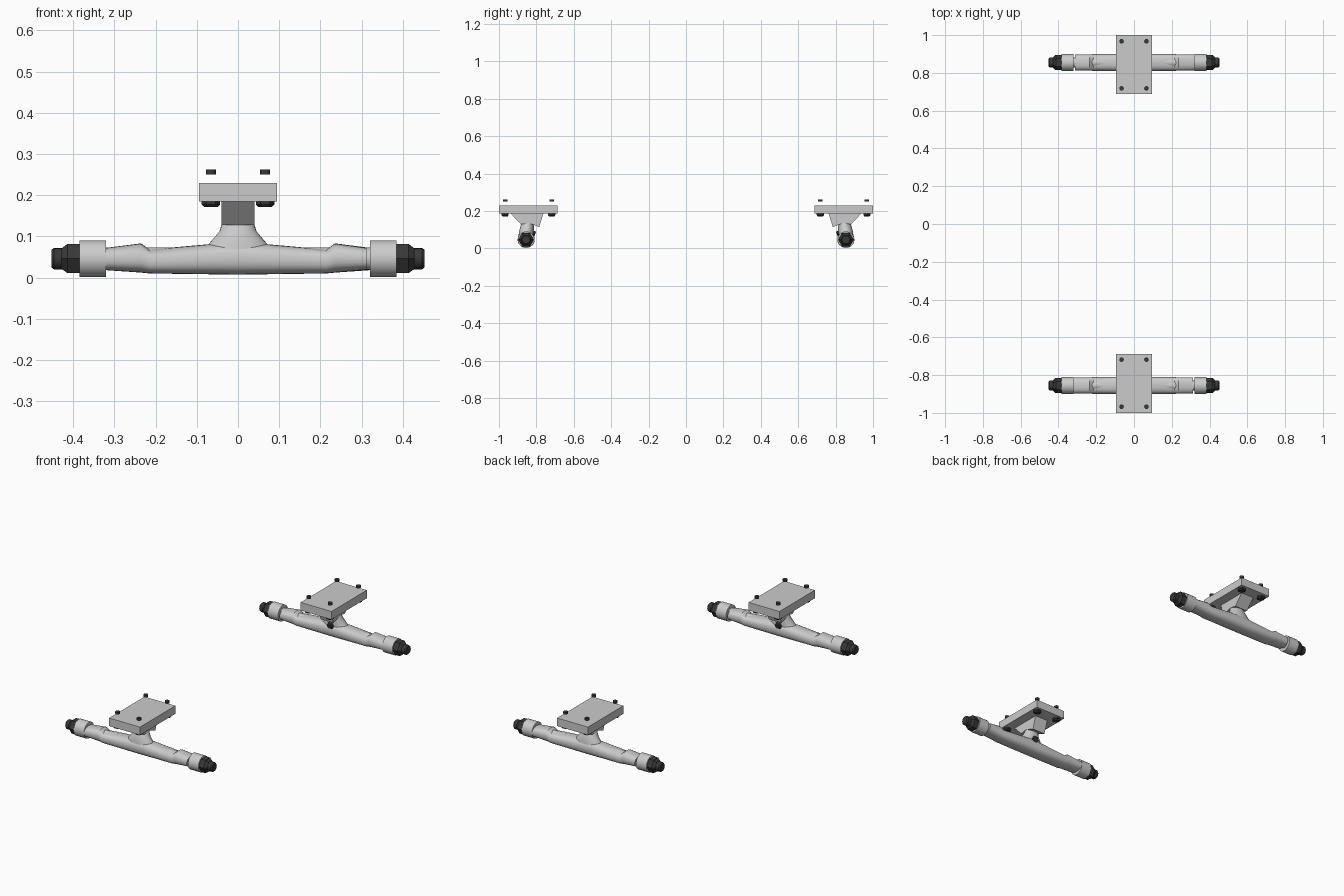
import bpy, bmesh
from math import pi, cos, sin
from mathutils import Vector

if "Cube" in bpy.data.objects:
    bpy.data.objects.remove(bpy.data.objects["Cube"])

YC, ZC = -0.855, 0.046          # axle line of the front truck
dark = bpy.data.materials.new("dark_metal")
dark.diffuse_color = (0.04, 0.04, 0.04, 1)
dark.use_nodes = True
dark.node_tree.nodes["Principled BSDF"].inputs["Base Color"].default_value = dark.diffuse_color
parts = []


def loft(name, rings, mat=None, smooth=True):
    """Skin a list of point rings and cap both ends."""
    bm = bmesh.new()
    vs = [[bm.verts.new(p) for p in r] for r in rings]
    n = len(rings[0])
    for a, b in zip(vs, vs[1:]):
        for i in range(n):
            j = (i + 1) % n
            bm.faces.new((a[i], a[j], b[j], b[i]))
    bm.faces.new(vs[0])
    bm.faces.new(vs[-1])
    bmesh.ops.recalc_face_normals(bm, faces=bm.faces)
    me = bpy.data.meshes.new(name)
    bm.to_mesh(me)
    bm.free()
    ob = bpy.data.objects.new(name, me)
    bpy.context.collection.objects.link(ob)
    if mat:
        me.materials.append(mat)
    if smooth:
        bpy.ops.object.select_all(action='DESELECT')
        ob.select_set(True)
        bpy.context.view_layer.objects.active = ob
        bpy.ops.object.shade_smooth_by_angle(angle=pi / 6)
    parts.append(ob)
    return ob


def turned(name, origin, axis, profile, sides, mat=None, smooth=True):
    """Solid of (distance, radius) steps along an axis."""
    q = Vector(axis).normalized().to_track_quat('Z', 'Y')
    rings = [[Vector(origin) + q @ Vector((r * cos(2 * pi * i / sides),
              r * sin(2 * pi * i / sides), d)) for i in range(sides)]
             for d, r in profile]
    return loft(name, rings, mat, smooth)


def section(x, top, bot, w):
    """Rounded hanger cross-section at x."""
    pts = []
    for i in range(24):
        c, s = cos(2 * pi * i / 24), sin(2 * pi * i / 24)
        e = 0.8
        y = w * abs(c) ** e * (1 if c > 0 else -1)
        z = (top - bot) / 2 * abs(s) ** e * (1 if s > 0 else -1)
        pts.append((x, YC + y, (top + bot) / 2 + z))
    return pts


def prism(name, x0, x1, yz, smooth=False):
    return loft(name, [[(x, y, z) for y, z in yz] for x in (x0, x1)], None, smooth)


# hanger body: stepped ends, one end slightly shorter
half = [(0.235, 0.083, 0.012, 0.043), (0.215, 0.068, 0.010, 0.044),
        (0.07, 0.081, 0.008, 0.045), (0.0, 0.086, 0.007, 0.045)]
sec = [(-0.321, 0.072, 0.018, 0.043)] + [(-x, t, b, w) for x, t, b, w in half]
sec += half[-2::-1] + [(0.312, 0.072, 0.019, 0.043)]
loft("hanger", [section(*s) for s in sec])

# hanger neck leaning inward up into the baseplate
neck = [(0.085, 0.040, YC, 0.060), (0.072, 0.038, YC, 0.080),
        (0.045, 0.036, YC + 0.006, 0.112), (0.035, 0.026, YC + 0.014, 0.145)]
loft("hanger_neck", [[(a * cos(2 * pi * i / 24), y + b * sin(2 * pi * i / 24),
                       z + 0.2 * b * sin(-2 * pi * i / 24)) for i in range(24)]
                     for a, b, y, z in neck])

# baseplate and the wedge block beneath it
prism("baseplate", -0.095, 0.095,
      [(-1, 0.185), (-0.688, 0.185), (-0.688, 0.23), (-1, 0.23)])
prism("pivot_block", -0.04, 0.04,
      [(-0.938, 0.187), (-0.883, 0.128), (-0.84, 0.135), (-0.785, 0.114), (-0.762, 0.187)])

# kingpin and nut on the inner side
ax = Vector((0, 0.8, -0.25)).normalized()
turned("kingpin_nut", (0, -0.838, 0.084), ax,
       [(0, 0.02), (0.028, 0.02), (0.033, 0.014)], 6, dark, False)

# axle, sleeves and end nuts
turned("axle", (-0.39, YC, ZC), (1, 0, 0), [(0, 0.027), (0.78, 0.027)], 24)
for s, side in ((-1, "left"), (1, "right")):
    turned(side + "_axle_sleeve", (s * 0.321, YC, ZC), (s, 0, 0),
           [(0, 0.0445), (0.064, 0.0445)], 32)
    turned(side + "_axle_nut", (s * 0.384, YC, ZC), (s, 0, 0),
           [(0, 0.041), (0.03, 0.041), (0.044, 0.029)], 6, dark, False)
    turned(side + "_axle_tip", (s * 0.42, YC, ZC), (s, 0, 0),
           [(0, 0.026), (0.027, 0.026), (0.033, 0.021)], 16, dark)

# mounting bolts: small heads above the plate, nuts below
for x in (-0.066, 0.066):
    for y in (-0.967, -0.718):
        turned("bolt_head", (x, y, 0.25), (0, 0, 1), [(0, 0.012), (0.012, 0.012)], 16, dark)
        turned("bolt_nut", (x, y, 0.186), (0, 0, -1),
               [(0, 0.022), (0.009, 0.022), (0.015, 0.016)], 6, dark, False)

# rear truck: the front one turned half round
for ob in list(parts):
    twin = ob.copy()
    twin.name = "rear_" + ob.name
    twin.rotation_euler.z = pi
    bpy.context.collection.objects.link(twin)
    ob.name = "front_" + ob.name
